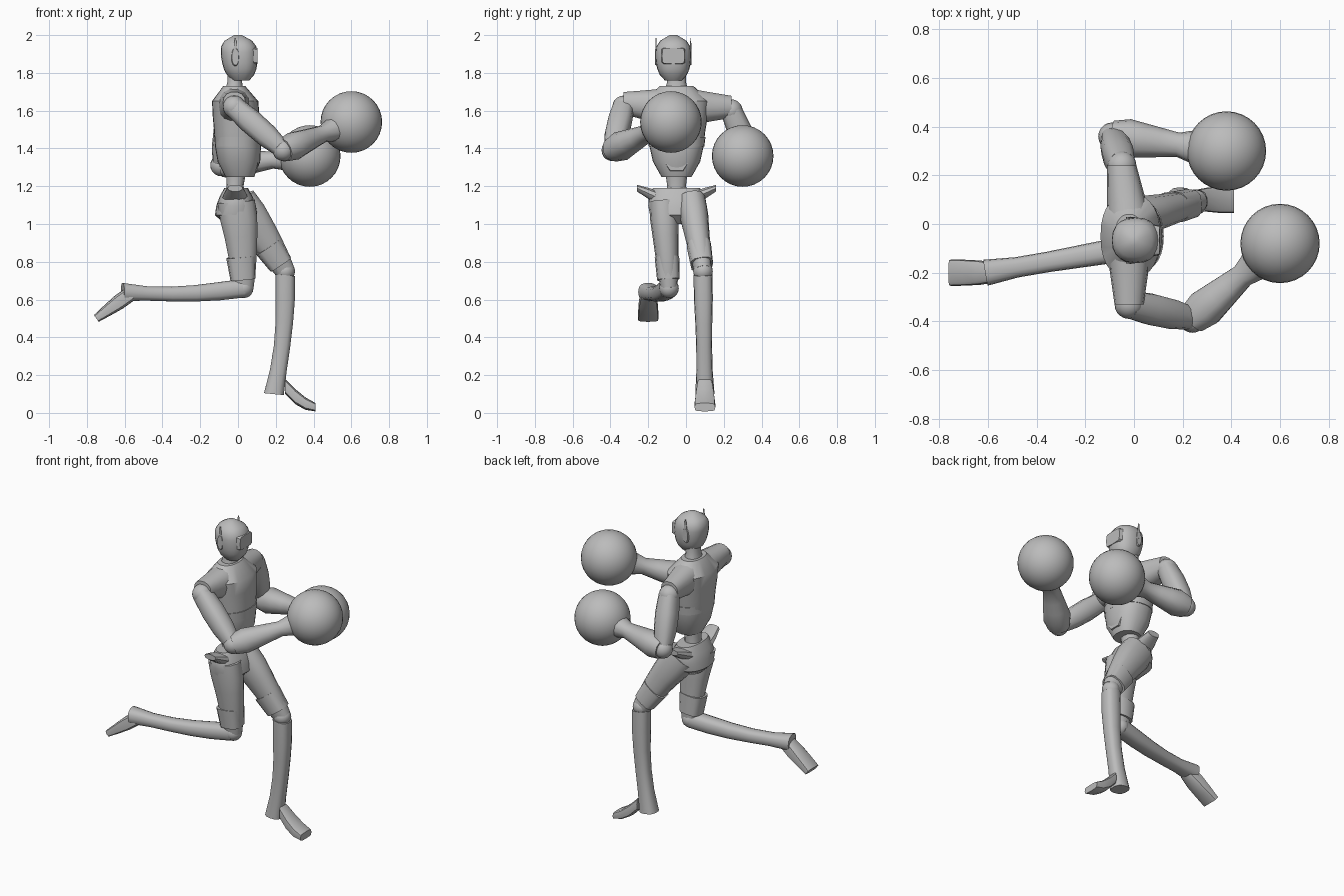
import bpy, bmesh, math
from mathutils import Vector

cube = bpy.data.objects.get("Cube")
if cube:
    bpy.data.objects.remove(cube, do_unlink=True)

SHADE = (.5, .5, .5, 1)
grey = bpy.data.materials.new("plain_grey")
grey.use_nodes = True
grey.diffuse_color = SHADE
grey.node_tree.nodes["Principled BSDF"].inputs["Base Color"].default_value = SHADE

FORWARD, ACROSS, UP = Vector((1, 0, 0)), Vector((0, 1, 0)), Vector((0, 0, 1))


def finish(name, bm, angle):
    """Turn the bmesh into a shaded grey object."""
    bmesh.ops.recalc_face_normals(bm, faces=bm.faces)
    mesh = bpy.data.meshes.new(name)
    bm.to_mesh(mesh)
    bm.free()
    mesh.materials.append(grey)
    part = bpy.data.objects.new(name, mesh)
    bpy.context.collection.objects.link(part)
    bpy.ops.object.select_all(action='DESELECT')
    part.select_set(True)
    bpy.context.view_layer.objects.active = part
    bpy.ops.object.shade_smooth_by_angle(angle=math.radians(angle))


def ball(name, centre, radius, segments=20):
    bm = bmesh.new()
    bmesh.ops.create_uvsphere(bm, u_segments=segments, v_segments=segments // 2, radius=radius)
    bmesh.ops.translate(bm, verts=bm.verts, vec=centre)
    finish(name, bm, 40)


def rounded(value, power):
    return math.copysign(abs(value) ** (2 / power), value)


def limb(name, start, end, radii, flat=(1, 1), axis=None, side=ACROSS,
         bow=Vector(), sides=14, power=2.3, angle=40):
    """Skin evenly spaced rings; flat is the depth-to-width ratio at each end."""
    start, end = Vector(start), Vector(end)
    along = (axis or end - start).normalized()
    wide = (side - along * side.dot(along)).normalized()
    deep = along.cross(wide)
    bm = bmesh.new()
    loops = []
    for i, radius in enumerate(radii):
        t = i / (len(radii) - 1)
        centre = start.lerp(end, t) + bow * math.sin(math.pi * t)
        ratio = flat[0] + (flat[1] - flat[0]) * t
        loop = []
        for k in range(sides):
            turn = math.tau * k / sides
            offset = wide * rounded(math.cos(turn), power) + deep * ratio * rounded(math.sin(turn), power)
            loop.append(bm.verts.new(centre + offset * radius))
        loops.append(loop)
    for low, high in zip(loops, loops[1:]):
        for k in range(sides):
            after = (k + 1) % sides
            bm.faces.new((low[k], low[after], high[after], high[k]))
    bm.faces.new(loops[0])
    bm.faces.new(loops[-1])
    finish(name, bm, angle)


# Body centre line and the joints of each side
middle = ACROSS * -.05
face = ACROSS * -.067
shoulders = {"left": Vector((-.05, .24, 1.6)), "right": Vector((-.02, -.33, 1.62))}
elbows = {"left": Vector((-.09, .36, 1.31)), "right": Vector((.24, -.39, 1.39))}
gloves = {"left": Vector((.38, .3, 1.36)), "right": Vector((.6, -.08, 1.54))}
hips = {"left": Vector((0, .03, 1.12)), "right": Vector((-.01, -.12, 1.12))}
knees = {"left": Vector((.25, .09, .75)), "right": Vector((.03, -.09, .66))}
ankles = {"left": Vector((.19, .1, .1)), "right": Vector((-.61, -.2, .64))}

# Head, visor and neck
limb("head", face + UP * 1.76 + FORWARD * .015, face + UP * 2,
     (.045, .072, .085, .091, .094, .094, .09, .07, .02), (1, 1.05), axis=UP, sides=20)
limb("visor", face + UP * 1.89 + FORWARD * .06, face + UP * 1.89 + FORWARD * .104,
     (.07, .06), (.7, .7), sides=12, power=6)
limb("neck", middle + UP * 1.7 - FORWARD * .02, middle + UP * 1.8 - FORWARD * .015,
     (.065, .05, .05), (.8, .8), axis=UP)

# Torso, raised rib band, belly plate and waist
limb("torso", middle + UP * 1.25 + FORWARD * .01, middle + UP * 1.73 - FORWARD * .02,
     (.08, .125, .143, .152, .165, .175, .09), (.95, .65), axis=UP, sides=28)
limb("rib_band", middle + UP * 1.41, middle + UP * 1.46, (.147, .153), (.83, .8), axis=UP, sides=28)
limb("belly_plate", UP * 1.33 + FORWARD * .06 + middle, UP * 1.33 + FORWARD * .105 + middle,
     (.078, .065), (.85, .85), sides=6, power=2, angle=20)
limb("waist", middle + UP * 1.13 - FORWARD * .02, middle + UP * 1.28 - FORWARD * .01,
     (.06, .05, .06), (.9, .9), axis=UP, sides=12)
limb("pelvis", middle + UP - FORWARD * .01, middle + UP * 1.19 - FORWARD * .01,
     (.07, .14, .15, .148, .125), (.9, .5), axis=UP, sides=20)

for label, sign in (("left", 1), ("right", -1)):
    outward = ACROSS * sign

    # Ear cup with its upright fin
    ear = face + outward * .08 + UP * 1.885 - FORWARD * .014
    limb(label + "_ear", ear, ear + outward * .016, (.022, .018), (2.4, 2.4), side=FORWARD)
    fin = ear + outward * .012
    limb(label + "_ear_fin", fin, fin + UP * .1, (.005, .002), (3, 2), sides=6)

    # Sleeve, shoulder joint and arm
    shoulder, elbow, glove = shoulders[label], elbows[label], gloves[label]
    limb(label + "_sleeve", middle + outward * .07 + UP * 1.62 - FORWARD * .02, shoulder + UP * .02,
         (.09, .08, .07, .06), (1.1, 1), axis=ACROSS, side=FORWARD)
    ball(label + "_shoulder_joint", shoulder, .06)
    limb(label + "_upper_arm", shoulder, elbow, (.057, .065, .062, .045), sides=12, power=2.6)
    ball(label + "_elbow", elbow, .057)
    limb(label + "_forearm", elbow, elbow.lerp(glove, .72),
         (.065, .08, .07, .06, .05, .07), (.95, .9), sides=12)
    ball(label + "_glove", glove, .163, 32)

    # Flared hip crest
    crest = middle - FORWARD * .015
    limb(label + "_hip_crest", crest + outward * .08 + UP * 1.13, crest + outward * .21 + UP * 1.19,
         (.07, .06, .04), (.6, .45), axis=ACROSS, side=FORWARD, sides=10)

    # Thigh with a guard above the knee
    hip, knee = hips[label], knees[label]
    limb(label + "_thigh", hip, knee, (.075, .076, .069, .062, .055, .045), (1.35, 1.2),
         bow=FORWARD * .01)
    limb(label + "_knee_guard", hip.lerp(knee, .64), hip.lerp(knee, .9), (.065, .06), (1.2, 1.1),
         bow=FORWARD * .01, sides=12, power=3)
    ball(label + "_knee", knee, .052)

# Left leg stands forward, right leg trails behind
limb("left_shin", knees["left"] - UP * .02, ankles["left"], (.05, .05, .045, .042, .043, .051),
     (1.05, 1.05), bow=FORWARD * .02, power=2.6)
limb("left_foot", ankles["left"] + FORWARD * .06 + UP * .04, (.41, .1, .03), (.04, .05, .055, .055),
     (1, .4), axis=FORWARD, bow=UP * -.02, sides=12, power=4)
limb("right_shin", knees["right"], ankles["right"], (.05, .05, .046, .042, .042, .054),
     (1, .9), bow=UP * -.02, power=2.6)
limb("right_foot", ankles["right"] + FORWARD * .04 - UP * .01, (-.75, -.2, .5), (.04, .05, .053, .055),
     (1, .4), sides=12, power=4)
